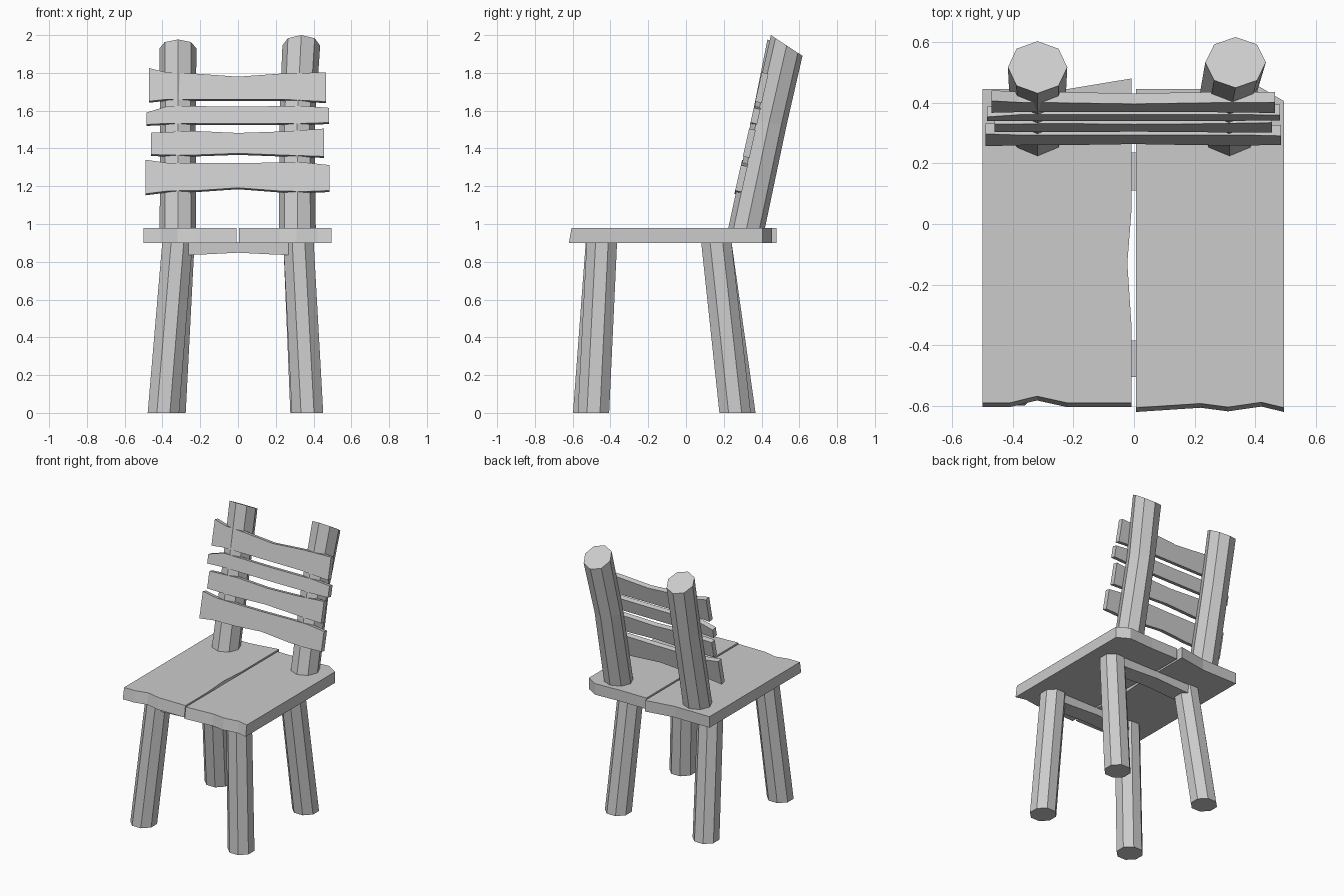
import bpy, bmesh
from math import pi, sin, cos


def loft(name, rings):
    """Skin equal-length point rings and cap both ends."""
    bm = bmesh.new()
    vs = [[bm.verts.new(p) for p in ring] for ring in rings]
    n = len(rings[0])
    for a, b in zip(vs, vs[1:]):
        for i in range(n):
            j = (i + 1) % n
            bm.faces.new((a[i], a[j], b[j], b[i]))
    bm.faces.new(vs[0][::-1])
    bm.faces.new(vs[-1])
    bmesh.ops.recalc_face_normals(bm, faces=bm.faces)
    me = bpy.data.meshes.new(name)
    bm.to_mesh(me)
    bm.free()
    ob = bpy.data.objects.new(name, me)
    bpy.context.collection.objects.link(ob)
    return ob


def ring(x, y, z, r, tilt=0.0, phase=0.0):
    """Octagon tilted backwards about the x axis."""
    angles = [phase + i * pi / 4 for i in range(8)]
    return [(x + r * cos(a), y + r * sin(a) * cos(tilt), z - r * sin(a) * sin(tilt))
            for a in angles]


# Seat planks, with the front edge sloping forward towards the bottom
def plank(name, outline):
    top = [(x, y, 0.98) for x, y in outline]
    bottom = [(x, y - (0.014 if y < -0.5 else 0), 0.90) for x, y in outline]
    loft(name, [bottom, top])


plank("seat_plank_left", [
    (-0.50, -0.59), (-0.41, -0.59), (-0.32, -0.568), (-0.22, -0.59), (-0.008, -0.59),
    (-0.008, -0.34), (-0.022, -0.13), (-0.008, 0.05), (-0.008, 0.48), (-0.22, 0.445),
    (-0.50, 0.445)])
plank("seat_plank_right", [
    (0.006, -0.606), (0.22, -0.592), (0.31, -0.604), (0.42, -0.588), (0.495, -0.606),
    (0.495, 0.405), (0.41, 0.455), (0.22, 0.445), (0.006, 0.445)])

# Legs: bottom x, y, then top x, y
for name, bx, by, tx, ty in [
        ("front_leg_left", -0.395, -0.515, -0.32, -0.45),
        ("front_leg_right", 0.368, -0.49, 0.32, -0.445),
        ("back_leg_left", -0.36, 0.285, -0.31, 0.16),
        ("back_leg_right", 0.36, 0.26, 0.32, 0.16)]:
    loft(name, [ring(bx, by, 0, 0.09, 0, pi / 8), ring(tx, ty, 0.91, 0.087, 0, pi / 8)])

# Backrest posts with a slight kink and a slanted top
loft("back_post_left", [
    ring(-0.318, 0.315, 0.95, 0.097), ring(-0.318, 0.44, 1.54, 0.094, 0.2),
    ring(-0.318, 0.517, 1.93, 0.098, 0.5)])
loft("back_post_right", [
    ring(0.315, 0.315, 0.95, 0.097), ring(0.313, 0.44, 1.54, 0.094, 0.2),
    ring(0.335, 0.533, 1.945, 0.1, 0.58)])


# Backrest slats: stations of (x, bottom z, top z), leaning with the posts
def slat(name, stations):
    def front(z):
        return 0.216 + 0.225 * (z - 0.98)
    dy, dz = 0.035, -0.008
    loft(name, [[(x, front(b), b), (x, front(t), t),
                 (x, front(t) + dy, t + dz), (x, front(b) + dy, b + dz)]
                for x, b, t in stations])


slat("slat_1", [(-0.49, 1.16, 1.34), (-0.37, 1.175, 1.323), (-0.2, 1.178, 1.322),
                (0, 1.192, 1.322), (0.22, 1.175, 1.326), (0.35, 1.172, 1.326),
                (0.485, 1.177, 1.312)])
slat("slat_2", [(-0.46, 1.367, 1.483), (-0.24, 1.365, 1.493), (0, 1.374, 1.482),
                (0.24, 1.365, 1.49), (0.455, 1.358, 1.505)])
slat("slat_3", [(-0.485, 1.527, 1.59), (-0.37, 1.533, 1.625), (0, 1.532, 1.622),
                (0.35, 1.533, 1.625), (0.482, 1.537, 1.615)])
slat("slat_4", [(-0.47, 1.65, 1.825), (-0.38, 1.66, 1.803), (-0.24, 1.66, 1.797),
                (0, 1.66, 1.78), (0.24, 1.66, 1.797), (0.465, 1.648, 1.803)])

# Battens under the seat, arched along the bottom
for name, y0, y1 in [("front_batten", -0.505, -0.385), ("back_batten", 0.11, 0.235)]:
    loft(name, [[(x, y0, b), (x, y1, b), (x, y1, 0.905), (x, y0, 0.905)]
                for x, b in [(-0.30, 0.835), (-0.2, 0.838), (0, 0.848),
                             (0.2, 0.838), (0.30, 0.835)]])
